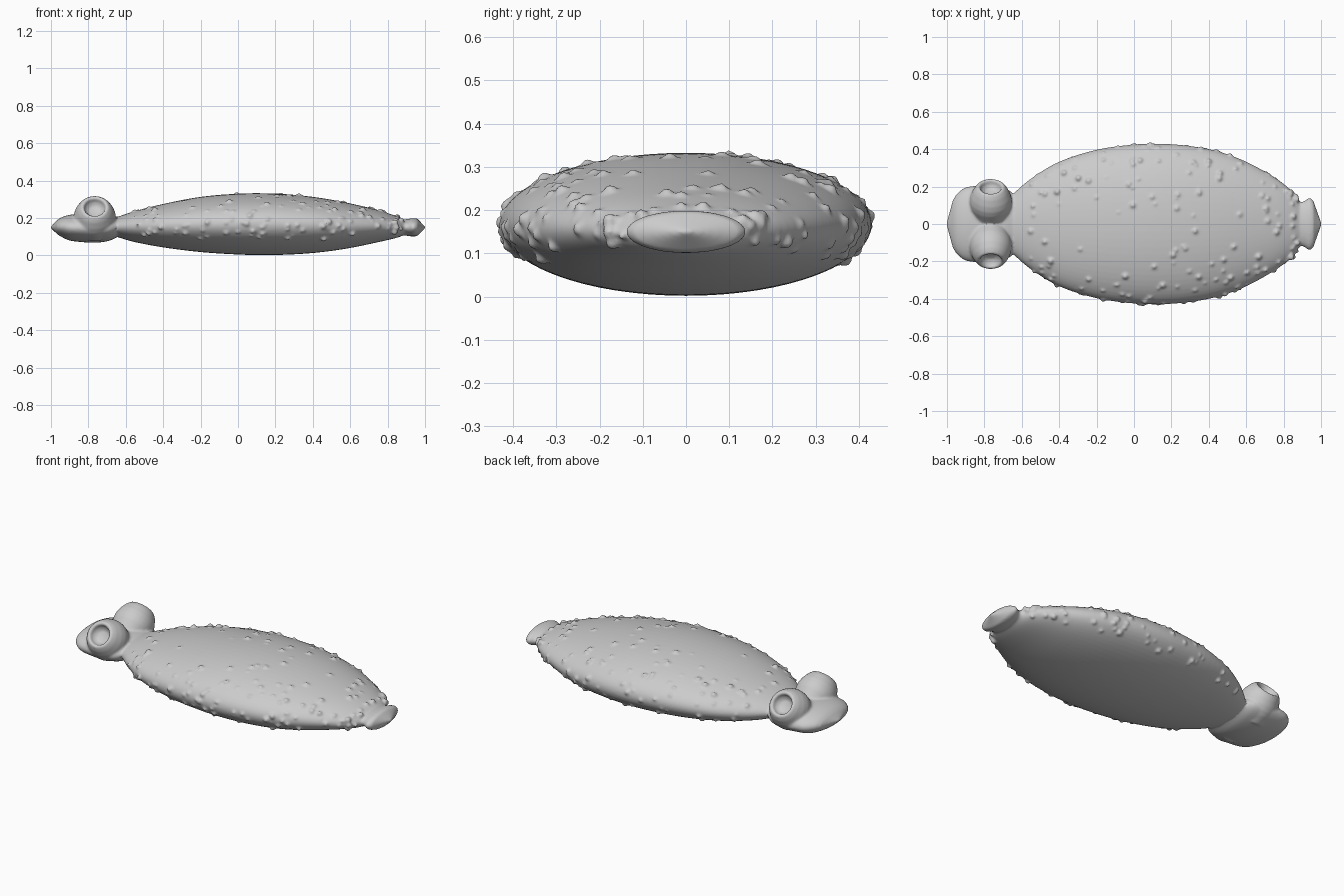
import bpy, bmesh, math, random
from mathutils import Vector, Matrix

if "Cube" in bpy.data.objects:
    bpy.data.objects.remove(bpy.data.objects["Cube"])

random.seed(7)
SEG = 64

# Outline stations: x, half width, bottom z, top z
HEAD = [(-.968, .128, .115, .188), (-.945, .162, .100, .203), (-.90, .195, .080, .217),
        (-.83, .205, .071, .222), (-.76, .205, .068, .222), (-.69, .192, .078, .215),
        (-.645, .163, .098, .206)]
BODY = [(-.645, .163, .098, .206), (-.55, .243, .071, .237), (-.40, .333, .043, .275),
        (-.20, .397, .018, .313), (0, .425, .005, .330), (.15, .429, .002, .332),
        (.30, .417, .006, .324), (.45, .388, .018, .306), (.60, .333, .040, .278),
        (.75, .250, .071, .242), (.84, .180, .092, .212), (.888, .118, .108, .191)]
TAIL = [(.888, .118, .108, .191), (.91, .122, .104, .195), (.936, .139, .101, .199),
        (.958, .126, .104, .197)]


def spline(st, n=5):
    """Smooth Catmull-Rom interpolation through the stations."""
    pts = [Vector(s) for s in st]
    ext = [2 * pts[0] - pts[1]] + pts + [2 * pts[-1] - pts[-2]]
    out = []
    for i in range(1, len(ext) - 2):
        a, b, c, d = ext[i - 1:i + 3]
        for k in range(n):
            t = k / n
            out.append(.5 * (2 * b + (c - a) * t + (2 * a - 5 * b + 4 * c - d) * t * t
                             + (3 * b - a - 3 * c + d) * t ** 3))
    return out + [pts[-1]]


def on_ring(s, a):
    x, w, lo, hi = s
    return Vector((x, w * math.cos(a), (lo + hi) / 2 + (hi - lo) / 2 * math.sin(a)))


def skin(bm, rings, start, end):
    """Bridge rings of points and close both ends with a fan."""
    rows = [[bm.verts.new(p) for p in r] for r in rings]
    n = len(rows[0])
    for r, q in zip(rows, rows[1:]):
        for i in range(n):
            bm.faces.new((r[i], r[(i + 1) % n], q[(i + 1) % n], q[i]))
    for row, tip in ((rows[0], start), (rows[-1], end)):
        v = bm.verts.new(tip)
        for i in range(n):
            bm.faces.new((row[i], row[(i + 1) % n], v))


bm = bmesh.new()

# Head, body and tail as one continuous skin
body = spline(BODY)
stations = spline(HEAD) + body[1:] + spline(TAIL)[1:]
rings = [[on_ring(s, 2 * math.pi * i / SEG) for i in range(SEG)] for s in stations]
skin(bm, rings, (-1.004, 0, .15), (1.004, 0, .15))

# Raised eye sockets, turned outward and up
SOCKET = [(.098, -.03), (.112, .03), (.113, .06), (.106, .09), (.090, .125), (.074, .146),
          (.065, .150), (.057, .145), (.052, .125), (.035, .107)]
for side in (-1, 1):
    axis = Vector((0, .8 * side, .6))
    base = Vector((-.766, .08 * side, .17))
    u, v = Vector((1, 0, 0)), axis.cross(Vector((1, 0, 0)))
    rows = [[base + axis * t + (u * math.cos(a) + v * math.sin(a)) * r
             for a in (2 * math.pi * i / 40 for i in range(40))] for r, t in SOCKET]
    skin(bm, rows, base - axis * .03, base + axis * .102)

# Warts scattered over the back, denser along both flanks
for i in range(230):
    s = body[random.randrange(4, len(body) - 3)]
    if i < 160:
        a = math.radians(random.uniform(-30, 40))
    else:
        a = math.radians(random.uniform(35, 90))
    if random.random() < .5:
        a = math.pi - a
    r = random.uniform(.009, .018)
    p = on_ring(s, a)
    p.x += random.uniform(-.015, .015)
    mid = Vector((p.x, 0, (s[2] + s[3]) / 2))
    p = mid + (p - mid) * (1 - .004 / (p - mid).length)
    bmesh.ops.create_icosphere(bm, subdivisions=2, radius=r, matrix=Matrix.Translation(p))

bmesh.ops.recalc_face_normals(bm, faces=bm.faces)
mesh = bpy.data.meshes.new("warty_body")
bm.to_mesh(mesh)
bm.free()
obj = bpy.data.objects.new("warty_body", mesh)
bpy.context.collection.objects.link(obj)

# Fuse all parts into one sculpted surface
fuse = obj.modifiers.new("fuse", 'REMESH')
fuse.mode = 'VOXEL'
fuse.voxel_size = .0075
fuse.use_smooth_shade = True
soft = obj.modifiers.new("soften", 'SMOOTH')
soft.factor = .5
soft.iterations = 2
